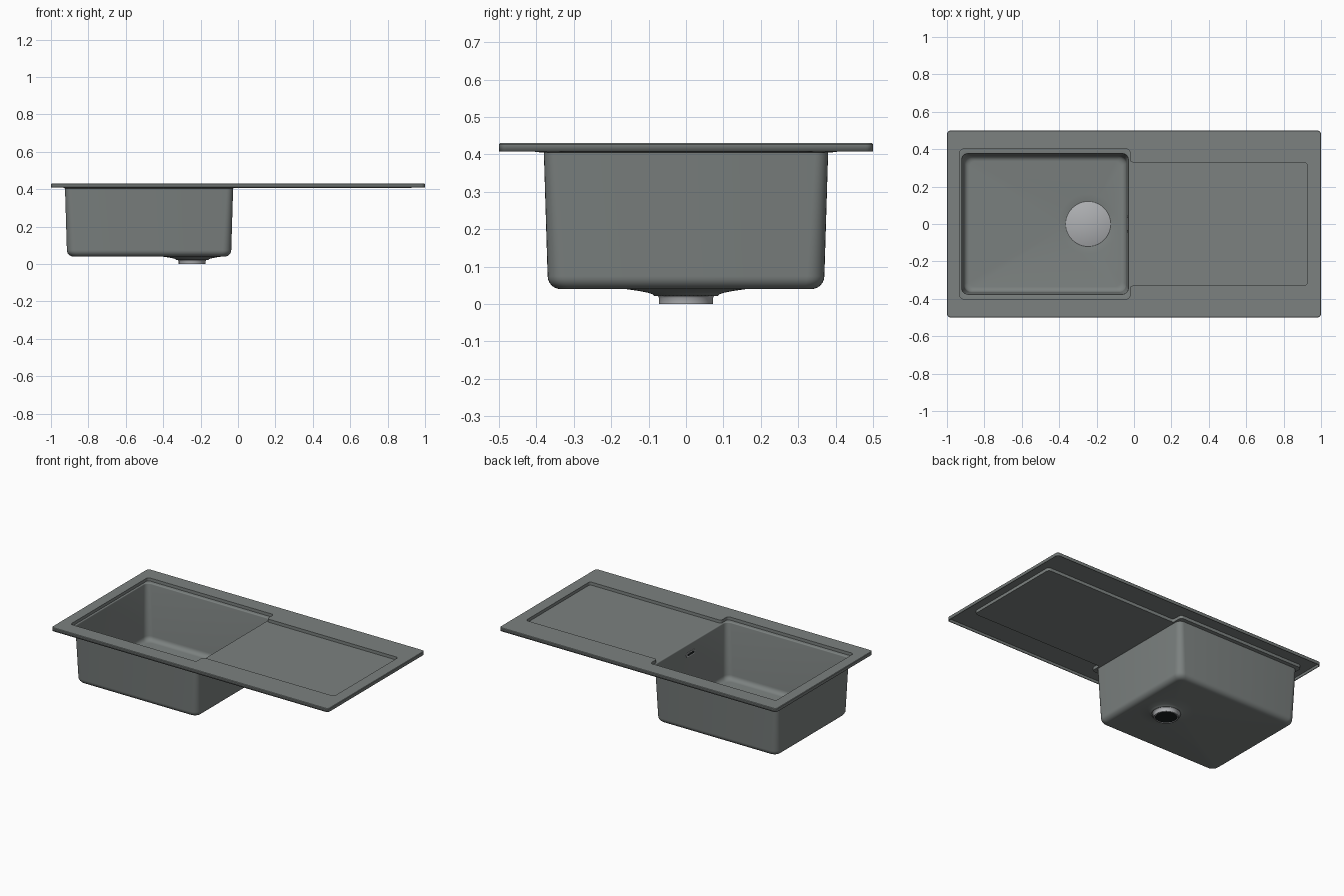
import bpy, bmesh, math
from mathutils import Vector

if "Cube" in bpy.data.objects:
    bpy.data.objects.remove(bpy.data.objects["Cube"])


def material(name, rgb):
    m = bpy.data.materials.new(name)
    m.diffuse_color = (*rgb, 1)
    m.use_nodes = True
    m.node_tree.nodes["Principled BSDF"].inputs["Base Color"].default_value = m.diffuse_color
    return m


GREY = material("grey composite", (0.20, 0.22, 0.215))
METAL = material("pale metal", (0.42, 0.43, 0.445))
BLACK = material("black opening", (0.01, 0.014, 0.014))
DRAIN_X = -0.245


def finish(bm, name, mat):
    mesh = bpy.data.meshes.new(name)
    bm.to_mesh(mesh)
    bm.free()
    mesh.materials.append(mat)
    ob = bpy.data.objects.new(name, mesh)
    bpy.context.collection.objects.link(ob)
    return ob


def smooth(ob, angle=35):
    bpy.ops.object.select_all(action='DESELECT')
    ob.select_set(True)
    bpy.context.view_layer.objects.active = ob
    bpy.ops.object.shade_smooth_by_angle(angle=math.radians(angle))


def rounded(corners, r, z, n=6):
    """Outline with every corner, inward or outward, rounded to radius r."""
    pts = []
    for i, c in enumerate(corners):
        c = Vector(c)
        a = (Vector(corners[i - 1]) - c).normalized()
        b = (Vector(corners[(i + 1) % len(corners)]) - c).normalized()
        centre = c + (a + b) * r
        for k in range(n + 1):
            t = k / n * math.pi / 2
            p = centre - b * r * math.cos(t) - a * r * math.sin(t)
            pts.append((p.x, p.y, z))
    return pts


def rect(x0, x1, y, r, z):
    return rounded([(x0, -y), (x1, -y), (x1, y), (x0, y)], r, z)


def circle(r, z, n=48, x=DRAIN_X):
    return [(x + r * math.cos(2 * math.pi * i / n), r * math.sin(2 * math.pi * i / n), z)
            for i in range(n)]


def add_loop(bm, pts):
    vs = [bm.verts.new(p) for p in pts]
    return vs, [bm.edges.new((vs[i - 1], vs[i])) for i in range(len(vs))]


def wall(bm, a, b):
    for i in range(len(a[0])):
        bm.faces.new((a[0][i - 1], a[0][i], b[0][i], b[0][i - 1]))


def fill(bm, a, b):
    bmesh.ops.triangle_fill(bm, use_beauty=True, edges=a[1] + b[1], normal=(0, 0, 1))


# Sink body: one pressed sheet from the rim lip down to the drain hole
bm = bmesh.new()
lip = [add_loop(bm, rect(-1, 1, 0.5, 0.02, 0.408)),
       add_loop(bm, rect(-1, 1, 0.5, 0.02, 0.427)),
       add_loop(bm, rect(-0.997, 0.997, 0.497, 0.017, 0.43))]
tee = [(-0.93, -0.40), (-0.022, -0.40), (-0.022, -0.33), (0.925, -0.33),
       (0.925, 0.33), (-0.022, 0.33), (-0.022, 0.40), (-0.93, 0.40)]
recess = [add_loop(bm, rounded(tee, 0.016, z)) for z in (0.43, 0.41)]
basin = []
top, bottom, f = 0.41, 0.045, 0.03
for k in range(4):                                   # soft upper edge
    t = k / 3 * math.pi / 2
    s = 0.006 * (1 - math.sin(t))
    basin.append(add_loop(bm, rect(-0.92 - s, -0.031 + s, 0.375 + s, 0.03 + s,
                                   top - 0.006 * (1 - math.cos(t)))))
for k in range(7):                                   # rounded lower edge
    t = k / 6 * math.pi / 2
    s = 0.01 + f * (1 - math.cos(t))
    basin.append(add_loop(bm, rect(-0.92 + s, -0.031 - s, 0.375 - s, 0.045 - s * 0.4,
                                   bottom + f * (1 - math.sin(t)))))
dish = [add_loop(bm, circle(r, z)) for r, z in
        ((0.16, 0.045), (0.125, 0.040), (0.10, 0.035), (0.088, 0.031), (0.082, 0.026))]
for chain in (lip, recess, basin, dish):
    for a, b in zip(chain, chain[1:]):
        wall(bm, a, b)
for a, b in ((lip[-1], recess[0]), (recess[-1], basin[0]), (basin[-1], dish[0])):
    fill(bm, a, b)
bmesh.ops.recalc_face_normals(bm, faces=bm.faces[:])
big = max(bm.faces, key=lambda q: q.calc_area() * abs(q.normal.z))
if big.normal.z < 0:
    bmesh.ops.reverse_faces(bm, faces=bm.faces[:])
body = finish(bm, "sink_body", GREY)
smooth(body)
sol = body.modifiers.new("sheet thickness", 'SOLIDIFY')
sol.thickness, sol.offset = 0.005, -1


def lathe(name, profile, mat):
    bm = bmesh.new()
    rings = [add_loop(bm, circle(r, z)) for r, z in profile]
    for a, b in zip(rings, rings[1:]):
        wall(bm, a, b)
    bm.faces.new(rings[0][0])
    bm.faces.new(rings[-1][0])
    bmesh.ops.recalc_face_normals(bm, faces=bm.faces[:])
    ob = finish(bm, name, mat)
    smooth(ob)
    return ob


# Drain: cover disc, outlet pipe and dark opening
lathe("drain_cover", [(0.117, 0.041), (0.12, 0.043), (0.12, 0.046), (0.117, 0.048)], METAL)
lathe("drain_outlet", [(0.066, 0.012), (0.066, 0.0), (0.072, 0.0), (0.072, 0.016),
                       (0.075, 0.021), (0.08, 0.026), (0.088, 0.03)], METAL)
lathe("drain_opening", [(0.066, 0.004), (0.066, 0.008)], BLACK)


# Overflow slot on the basin wall beside the drainer
def slot(name, half, r, x, mat):
    bm = bmesh.new()
    ring = rounded([(-half, -r), (half, -r), (half, r), (-half, r)], r * 0.98, 0)
    a, b = (add_loop(bm, [(x + d, p[0], 0.345 + p[1]) for p in ring]) for d in (0, 0.006))
    wall(bm, a, b)
    bm.faces.new(a[0])
    bm.faces.new(b[0])
    bmesh.ops.recalc_face_normals(bm, faces=bm.faces[:])
    return finish(bm, name, mat)


slot("overflow_surround", 0.045, 0.014, -0.0355, METAL)
slot("overflow_opening", 0.036, 0.007, -0.0365, BLACK)
